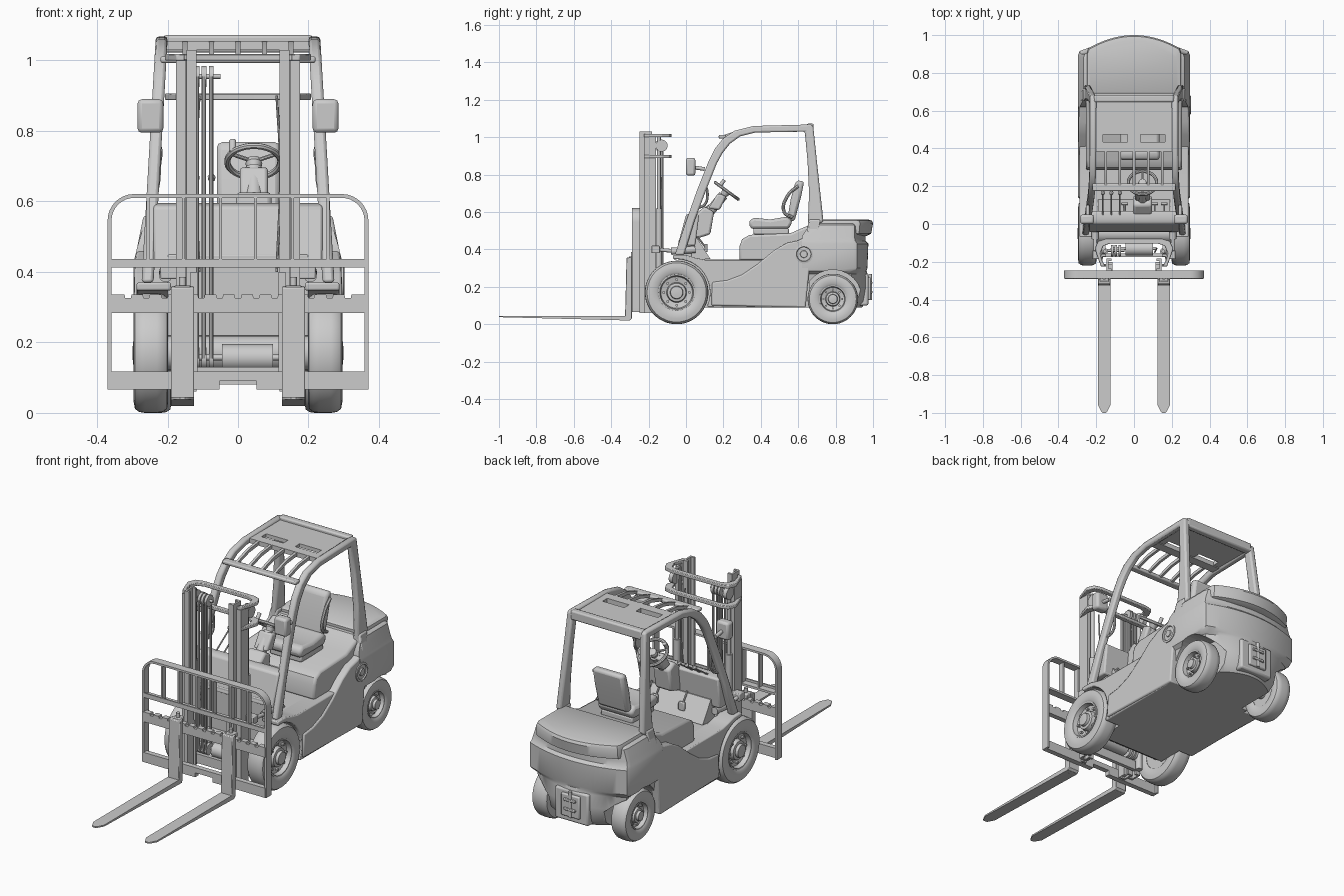
import bpy, bmesh, math
from mathutils import Vector

if "Cube" in bpy.data.objects:
    bpy.data.objects.remove(bpy.data.objects["Cube"])

SIDES = ((-1, "left"), (1, "right"))


def make(name, verts, faces, bevel=0, seg=2):
    me = bpy.data.meshes.new(name)
    bm = bmesh.new()
    vs = [bm.verts.new(v) for v in verts]
    for f in faces:
        bm.faces.new([vs[i] for i in f])
    bmesh.ops.remove_doubles(bm, verts=bm.verts, dist=1e-6)
    bmesh.ops.recalc_face_normals(bm, faces=bm.faces)
    bm.to_mesh(me)
    bm.free()
    ob = bpy.data.objects.new(name, me)
    bpy.context.collection.objects.link(ob)
    if bevel:
        m = ob.modifiers.new("bevel", 'BEVEL')
        m.width, m.segments, m.limit_method, m.angle_limit = bevel, seg, 'ANGLE', math.radians(40)
    return ob


def prism(name, pts, a, b, axis='x', bevel=0):
    """Extrude a 2D outline from a to b along an axis."""
    put = {'x': lambda p, t: (t, p[0], p[1]), 'y': lambda p, t: (p[0], t, p[1]),
           'z': lambda p, t: (p[0], p[1], t)}[axis]
    n = len(pts)
    faces = [range(n), range(n, 2 * n)] + [(i, (i + 1) % n, n + (i + 1) % n, n + i) for i in range(n)]
    return make(name, [put(p, a) for p in pts] + [put(p, b) for p in pts], faces, bevel)


def box(name, x0, x1, y0, y1, z0, z1, bevel=0):
    return prism(name, [(y0, z0), (y1, z0), (y1, z1), (y0, z1)], x0, x1, 'x', bevel)


def lathe(name, prof, c, axis=(1, 0, 0), n=40):
    """Spin (radius, offset) points around an axis through c."""
    q = Vector((0, 0, 1)).rotation_difference(Vector(axis))
    verts = [Vector(c) + q @ Vector((r * math.cos(2 * math.pi * i / n), r * math.sin(2 * math.pi * i / n), h))
             for r, h in prof for i in range(n)]
    faces = [(k * n + i, k * n + (i + 1) % n, (k + 1) * n + (i + 1) % n, (k + 1) * n + i)
             for k in range(len(prof) - 1) for i in range(n)]
    if prof[0] != prof[-1]:
        faces += [range(n), range((len(prof) - 1) * n, len(prof) * n)]
    return make(name, verts, faces)


def rod(name, p, q, r, n=16):
    d = Vector(q) - Vector(p)
    return lathe(name, [(r, 0), (r, d.length)], p, d.normalized(), n)


def tube(name, pts, r, closed=False):
    cu = bpy.data.curves.new(name, 'CURVE')
    cu.dimensions, cu.bevel_depth, cu.bevel_resolution, cu.resolution_u = '3D', r, 2, 6
    cu.use_fill_caps = True
    sp = cu.splines.new('BEZIER')
    sp.bezier_points.add(len(pts) - 1)
    sp.use_cyclic_u = closed
    for b, p in zip(sp.bezier_points, pts):
        b.co = p
        b.handle_left_type = b.handle_right_type = 'AUTO'
    tmp = bpy.data.objects.new(name + "_path", cu)
    me = bpy.data.meshes.new_from_object(tmp)
    bpy.data.objects.remove(tmp)
    ob = bpy.data.objects.new(name, me)
    bpy.context.collection.objects.link(ob)
    return ob


def arc(cx, cy, r, a0, a1, n=10):
    return [(cx + r * math.cos(math.radians(a0 + (a1 - a0) * i / n)),
             cy + r * math.sin(math.radians(a0 + (a1 - a0) * i / n))) for i in range(n + 1)]


def loft(name, secs, q=2.0, n=24):
    """Stack plan outlines with a bowed tail: (z, half width, corner y, rear y, front y)."""
    verts = []
    for z, w, yc, yr, yf in secs:
        verts += [(w, yf, z), (w, yc - .02, z)]
        for i in range(n + 1):
            u = 1 - 2 * i / n
            verts.append(((w - .008) * u, yc + (yr - yc) * (1 - abs(u) ** q), z))
        verts += [(-w, yc - .02, z), (-w, yf, z)]
    m = n + 5
    faces = [(k * m + i, k * m + (i + 1) % m, (k + 1) * m + (i + 1) % m, (k + 1) * m + i)
             for k in range(len(secs) - 1) for i in range(m)]
    return make(name, verts, faces + [range(m), range((len(secs) - 1) * m, len(secs) * m)])


# wheels
for s, side in SIDES:
    for nm, y, R, rim, cx, w in (("front", -.05, .17, .098, .247, .048), ("rear", .785, .135, .072, .235, .045)):
        c, ax = (s * cx, y, R), (s, 0, 0)
        half = [(rim, w * .85), (rim + .01, w), (R * .82, w * 1.02), (R * .93, w * .95), (R * .985, w * .7), (R, w * .35)]
        prof = half + [(r, -h) for r, h in reversed(half)]
        lathe(f"{nm}_tyre_{side}", prof + prof[:1], c, ax, 48)
        lathe(f"{nm}_rim_{side}", [(rim, -w * .8), (rim, w * .9), (rim * .92, w * .9), (rim * .86, w * .4), (rim * .55, w * .25),
              (rim * .5, w * .7), (rim * .36, w * .75), (rim * .33, w * 1.05), (rim * .1, w * 1.1)], c, ax)
        for k in range(8):
            a = k * math.pi / 4
            p = Vector((s * (cx + w * .25), y + rim * .7 * math.cos(a), R + rim * .7 * math.sin(a)))
            rod(f"{nm}_wheel_nut_{side}_{k}", p, p + Vector((s * w * .35, 0, 0)), rim * .08, 6)
rod("front_axle", (-.22, -.05, .17), (.22, -.05, .17), .05)
rod("rear_axle", (-.22, .785, .135), (.22, .785, .135), .03)

# chassis with front wheel arches
prof = [(-.07, .37), (0, .37), (.05, .355), (.1, .345), (.3, .345), (.64, .345), (.64, .09), (.12, .09)] + \
    arc(-.05, .17, .178, -24, 96, 14)
for s, side in SIDES:
    prism(f"fender_{side}", prof, s * .19, s * .288, bevel=.006)
    # swooping side panel, leaning in towards the top
    sp = prism(f"side_panel_{side}", [(.135, .1), (.64, .09), (.66, .3), (.69, .43), (.72, .56), (.655, .56), (.645, .47), (.6, .448),
               (.54, .435), (.47, .395), (.38, .32), (.3, .265), (.22, .235), (.14, .225)], s * .25, s * .296, bevel=.008)
    for v in sp.data.vertices:
        v.co.x -= s * .2 * max(0, v.co.z - .42)
box("chassis", -.2, .2, -.02, .66, .09, .345)
box("front_bulkhead", -.2, .2, -.04, .03, .1, .45, .005)
prism("seat_deck", [(.285, .34), (.287, .42), (.3, .455), (.34, .478), (.56, .487), (.68, .54), (.7, .34)], -.255, .255, bevel=.012)
lathe("fuel_cap_ring", [(.05, 0), (.05, .006), (.04, .008), (.037, .001), (.02, .001), (.018, .008), (.005, .008)], (.294, .63, .375))

# counterweight with rear wheel arches
cw = loft("counterweight", [(.09, .2, .85, .94, .62), (.12, .235, .87, .965, .62), (.2, .262, .885, .975, .62), (.27, .275, .885, .97, .62),
          (.285, .294, .9, .965, .62), (.3, .296, .915, .97, .62), (.43, .296, .915, .975, .62), (.445, .292, .905, .96, .62),
          (.47, .286, .9, .96, .62), (.53, .268, .9, .96, .66), (.54, .255, .89, .95, .67)])
for s, side in SIDES:
    cut = rod(f"arch_cutter_{side}", (s * .165, .785, .135), (s * .4, .785, .135), .156, 40)
    cut.hide_render = True
    cut.hide_set(True)
    m = cw.modifiers.new("arch", 'BOOLEAN')
    m.operation, m.object, m.solver = 'DIFFERENCE', cut, 'EXACT'
loft("rear_hood", [(.472, .235, .9, .965, .72), (.485, .25, .925, .99, .7), (.54, .25, .93, 1.0, .69), (.554, .245, .925, .993, .69),
     (.561, .225, .9, .97, .7)])
box("tow_block", -.1, .1, .92, .975, .1, .27, .01)
box("tow_bracket", -.055, .055, .95, .988, .13, .25, .006)
for z in (.165, .215):
    box("tow_lip", -.035, .035, .97, .996, z, z + .014, .003)
rod("tow_pin", (0, .985, .13), (0, .985, .27), .009)

# overhead guard: legs lean inward with height
front = [(-.06, .37), (0, .55), (.06, .72), (.12, .87), (.155, .94), (.2, .995), (.26, 1.035), (.36, 1.06), (.665, 1.068),
         (.68, 1.062), (.7, .87), (.735, .55), (.65, .5), (.658, .7), (.65, .87), (.635, 1.03)]
inner = [(.37, 1.025), (.29, 1.005), (.235, .965), (.195, .915), (.165, .86), (.105, .71), (.045, .55), (-.01, .37)]
for s, side in SIDES:
    g = prism(f"guard_frame_{side}", front + inner, s * .238, s * .272, bevel=.009)
    for v in g.data.vertices:
        v.co.x -= s * .058 * (v.co.z - .4)
    # head lamp, bracket, grab handle
    box(f"head_lamp_{side}", s * .212, s * .285, 0, .05, .795, .89, .012)
    rod(f"lamp_bracket_{side}", (s * .245, .03, .84), (s * .245, .1, .83), .01)
    tube(f"grab_handle_{side}", [(s * .24, .06, .62), (s * .23, .1, .64), (s * .225, .115, .7), (s * .225, .1, .76), (s * .235, .1, .77)], .007)
box("roof_rear", -.21, .21, .475, .66, 1.035, 1.055)
box("roof_front", -.21, .21, .385, .435, 1.03, 1.055)
for x0, x1 in ((-.21, -.165), (-.035, .035), (.165, .21)):
    box("roof_divider", x0, x1, .43, .48, 1.035, 1.055)
box("roof_rear_beam", -.212, .212, .645, .683, 1.022, 1.072, .008)
box("guard_front_beam", -.22, .22, .175, .215, .993, 1.012, .006)
for k in range(5):
    x = -.15 + k * .075
    prism(f"roof_bar_{k}", [(.19, 1.008), (.24, 1.025), (.3, 1.044), (.39, 1.054), (.39, 1.036), (.3, 1.026), (.24, 1.008), (.2, .995)], x - .007, x + .007)

# cowl, steering and controls
prism("cowl", [(-.045, .42), (.0, .585), (.025, .595), (.07, .585), (.05, .42)], -.24, .24, bevel=.008)
prism("floor_ramp", [(.02, .34), (.02, .46), (.06, .46), (.13, .35)], -.19, .19)
prism("steering_pod", [(.03, .45), (.03, .57), (.1, .63), (.15, .6), (.13, .48)], -.005, .095, bevel=.012)
rod("steering_column", (.045, .1, .57), (.045, .2, .69), .026)
prism("column_shroud", [(.12, .62), (.17, .7), (.215, .685), (.18, .61)], .005, .085, bevel=.01)
hub, ax = Vector((.045, .218, .713)), Vector((0, .59, .81))
u, v = Vector((1, 0, 0)), Vector((0, .81, -.59))
tube("steering_wheel", [hub + .075 * (u * math.cos(a) + v * math.sin(a)) for a in [i * math.pi / 6 for i in range(12)]], .009, True)
lathe("steering_hub", [(.016, -.03), (.024, -.008), (.02, .006), (.004, .008)], hub, ax, 20)
for a in (90, 210, 330):
    a = math.radians(a)
    rod("steering_spoke", hub, hub + .075 * (u * math.cos(a) + v * math.sin(a)), .006, 8)
rod("wheel_knob", hub - u * .06 - v * .045, hub - u * .06 - v * .045 + ax * .04, .01)
for k, x in enumerate((-.165, -.12, -.075)):
    tube(f"lever_{k}", [(x, .04, .58), (x, .1, .62), (x, .16, .66)], .004)
    lathe(f"lever_knob_{k}", [(.004, -.012), (.01, -.006), (.011, .004), (.004, .012)], (x, .165, .667), ax, 12)
for x in (-.05, .11, .16):
    box("pedal", x - .018, x + .018, .1, .115, .385, .43, .004)
    rod("pedal_arm", (x, .06, .47), (x, .105, .41), .005, 8)

# seat
box("seat_base", -.065, .125, .36, .55, .48, .515, .008)
prism("seat_cushion", [(.345, .51), (.335, .55), (.36, .57), (.45, .56), (.54, .575), (.57, .55), (.55, .51)], -.075, .135, bevel=.015)
prism("seat_back", [(.54, .55), (.56, .67), (.585, .76), (.6, .768), (.632, .765), (.615, .68), (.58, .55)], -.06, .12, bevel=.015)
tube("seat_armrest", [(.13, .57, .57), (.135, .525, .6), (.135, .545, .69), (.13, .6, .74)], .009)

# mast
for s, side in SIDES:
    for nm, x, z1 in (("outer", .162, 1.0), ("inner", .132, 1.03)):
        y0 = -.225 if nm == "outer" else -.248
        prism(f"{nm}_rail_{side}", [(s * (x + .014), y0), (s * (x + .014), y0 + .065), (s * (x - .014), y0 + .065), (s * (x - .014), y0 + .053),
              (s * (x + .004), y0 + .053), (s * (x + .004), y0 + .012), (s * (x - .014), y0 + .012), (s * (x - .014), y0)], .06, z1, 'z')
    rod(f"lift_cylinder_{side}", (s * .155, -.145, .08), (s * .155, -.145, .62), .017)
    rod(f"lift_piston_{side}", (s * .155, -.145, .6), (s * .155, -.145, 1.0), .01)
    rod(f"mast_pulley_{side}", (s * .15, -.13, .955), (s * .172, -.13, .955), .032, 24)
    rod(f"carriage_roller_{side}", (s * .115, -.225, .31), (s * .14, -.225, .31), .024)
    rod(f"tilt_cylinder_{side}", (s * .205, -.08, .39), (s * .205, .05, .4), .019)
    rod(f"tilt_rod_{side}", (s * .205, -.16, .4), (s * .205, -.07, .392), .01)
    box(f"tilt_lug_{side}", s * .165, s * .22, -.185, -.14, .38, .42, .004)
    tube(f"lift_hose_{side}", [(s * .11, -.15, .9), (s * .12, -.13, .7), (s * .11, -.15, .4)], .004)
loop = [(-.175, -.225), (-.195, -.17), (-.208, -.13), (-.19, -.09), (-.15, -.078)]
ring = loop + [(-x, y) for x, y in reversed(loop)]
hole = [(x * .86, y - .026 if y > -.2 else y) for x, y in reversed(ring)]
for nm, z in (("lower", .888), ("upper", 1.0)):
    prism(f"mast_tie_{nm}", ring + hole, z, z + .018, 'z', .003)
box("mast_cross_bottom", -.165, .165, -.175, -.155, .08, .13)
rod("tilt_drum", (-.045, -.13, .157), (.1, -.13, .157), .038, 32)
rod("drum_shaft", (-.12, -.13, .157), (.12, -.13, .157), .008)
for k, x in enumerate((-.116, -.097, -.076)):
    for z in (.155, .955):
        rod(f"hose_pulley_{k}", (x - .007, -.14, z), (x + .007, -.14, z), .03, 24)
    for dy in (-.027, .015):
        rod(f"hose_{k}", (x, -.14 + dy, .155), (x, -.14 + dy, .955), .006, 8)
rod("pulley_shaft", (-.14, -.14, .955), (-.05, -.14, .955), .007)

# carriage plates with notches
top = []
for k in range(-6, 7):
    top += [(k * .052 - .01, .336), (k * .052 - .008, .326), (k * .052 + .008, .326), (k * .052 + .01, .336)]
prism("carriage_upper", [(-.365, .336)] + top + [(.365, .336), (.365, .283), (-.365, .283)], -.29, -.262, 'y')
prism("carriage_lower", [(-.365, .118), (.365, .118), (.365, .066), (.052, .066), (.052, .09), (-.052, .09), (-.052, .066),
      (-.365, .066)], -.29, -.262, 'y')
for s, side in SIDES:
    box(f"carriage_upright_{side}", s * .115, s * .135, -.265, -.215, .07, .4)

# load backrest
side_arc = arc(.295, .546, .075, 0, 90, 8)
outer = [(.37, .066)] + side_arc + [(-x, z) for x, z in reversed(side_arc)] + [(-.37, .066)]
inn_arc = arc(.295, .546, .064, 0, 90, 8)
inn = [(-.359, .066)] + [(-x, z) for x, z in inn_arc] + list(reversed(inn_arc)) + [(.359, .066)]
prism("backrest_frame", outer + inn, -.288, -.245, 'y')
box("backrest_rail", -.362, .362, -.288, -.245, .413, .425)
box("backrest_rail_lip", -.362, .362, -.288, -.28, .413, .437)
for x in (-.255, -.155, -.05, .05, .155, .255):
    box("backrest_bar", x - .0045, x + .0045, -.286, -.255, .415, .614)

# forks
for s, side in SIDES:
    prism(f"fork_shank_{side}", [(-.29, .36), (-.318, .355), (-.324, .1), (-.326, .046), (-.326, .02), (-.3, .02), (-.29, .032)], s * .125, s * .19, bevel=.003)
    xs = [(.125, -.3), (.125, -.96), (.143, -.995), (.15, -1.0), (.165, -1.0), (.172, -.995), (.19, -.96), (.19, -.3)]
    f = prism(f"fork_blade_{side}", [(s * x, y) for x, y in xs], .02, .045, 'z')
    for v in f.data.vertices:
        if v.co.z < .03:
            v.co.z = .02 + .018 * (-.3 - v.co.y) / .7
    box(f"fork_hook_{side}", s * .135, s * .18, -.305, -.26, .336, .362, .004)
    rod(f"fork_lock_{side}", (s * .157, -.285, .355), (s * .157, -.285, .385), .01)

# smooth shading with sharp edges kept
for ob in bpy.context.view_layer.objects:
    if not ob.hide_get():
        ob.select_set(True)
        bpy.context.view_layer.objects.active = ob
bpy.ops.object.shade_smooth_by_angle(angle=math.radians(35))
